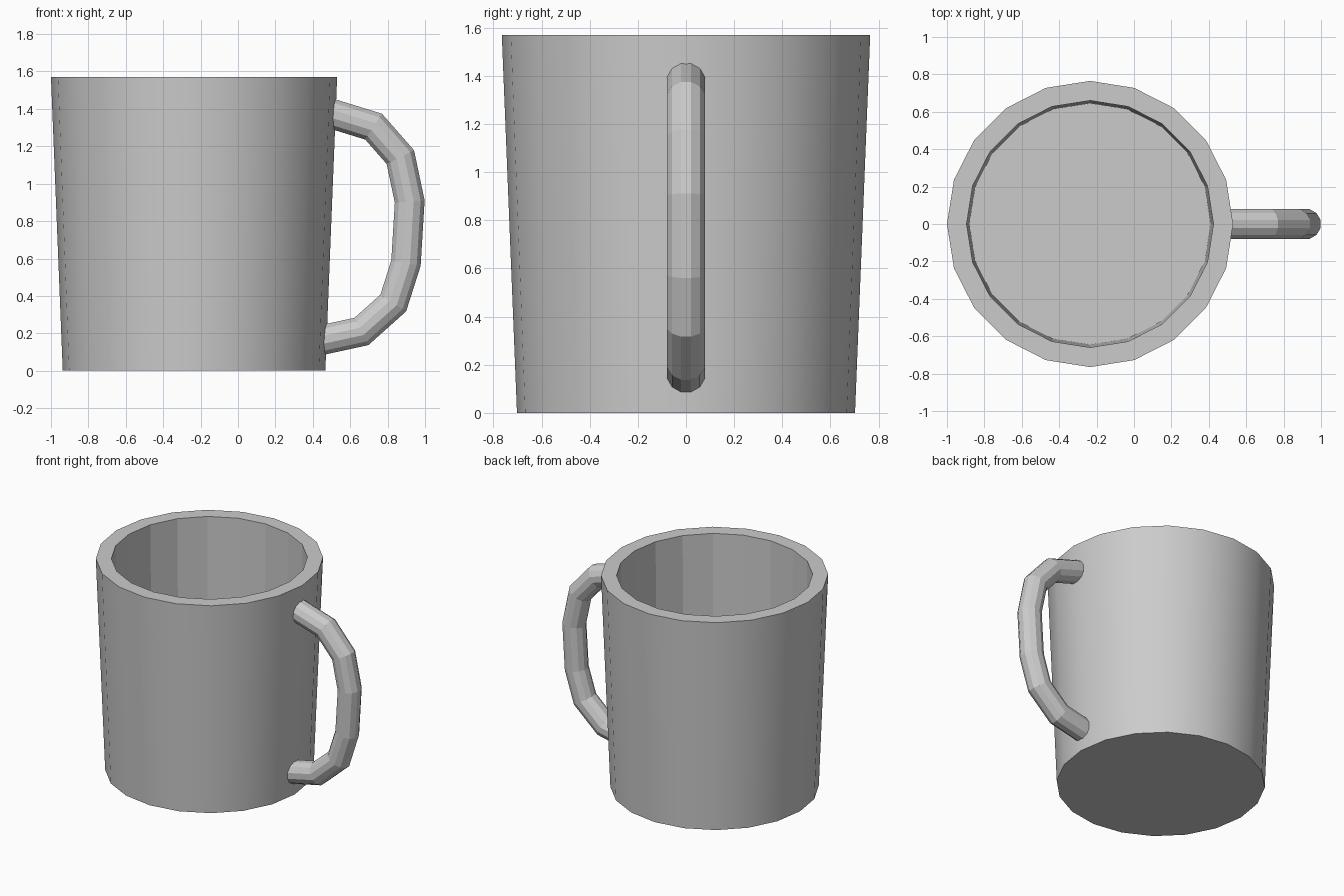
import bpy, bmesh, math
from mathutils import Vector

if "Cube" in bpy.data.objects:
    bpy.data.objects.remove(bpy.data.objects["Cube"])

CX = -0.235  # cup axis


def finish(name, bm):
    bmesh.ops.recalc_face_normals(bm, faces=bm.faces[:])
    mesh = bpy.data.meshes.new(name)
    bm.to_mesh(mesh)
    bm.free()
    obj = bpy.data.objects.new(name, mesh)
    bpy.context.collection.objects.link(obj)
    return obj


def bridge(bm, a, b, smooth=False):
    n = len(a)
    for i in range(n):
        j = (i + 1) % n
        bm.faces.new((a[i], a[j], b[j], b[i])).smooth = smooth


# Cup: tapered outer wall, flat rim, inner wall and floor
SIDES = 20
bm = bmesh.new()
rings = []
for r, z in [(0.702, 0), (0.765, 1.57), (0.66, 1.57), (0.645, 0.1)]:
    rings.append([bm.verts.new((CX + r * math.cos(2 * math.pi * i / SIDES),
                                r * math.sin(2 * math.pi * i / SIDES), z))
                  for i in range(SIDES)])
for k in range(3):
    bridge(bm, rings[k], rings[k + 1], smooth=(k == 0))
bm.faces.new(rings[0])
bm.faces.new(rings[-1])
cup = finish("cup", bm)
# Keep rim and base edges crisp
for e in cup.data.edges:
    z1, z2 = (cup.data.vertices[v].co.z for v in e.vertices)
    e.use_edge_sharp = abs(z1 - z2) < 1e-4

# Handle: tube with mitred joints along a bent path
PATH = [(0.45, 1.39), (0.725, 1.305), (0.868, 1.142), (0.918, 0.905),
        (0.898, 0.575), (0.83, 0.362), (0.66, 0.21), (0.43, 0.16)]
TUBE, SEG = 0.082, 12
pts = [Vector((x, 0, z)) for x, z in PATH]
bm = bmesh.new()
rings = []
for i, p in enumerate(pts):
    d_in = (p - pts[max(i - 1, 0)]).normalized()
    d_out = (pts[min(i + 1, len(pts) - 1)] - p).normalized()
    t = (d_in + d_out).normalized()
    side = Vector((-t.z, 0, t.x))
    miter = 1 / t.dot(d_in if i else d_out)
    ring = []
    for k in range(SEG):
        a = 2 * math.pi * (k + 0.5) / SEG
        ring.append(bm.verts.new(p + side * (TUBE * miter * math.cos(a))
                                 + Vector((0, TUBE * math.sin(a), 0))))
    rings.append(ring)
for a, b in zip(rings, rings[1:]):
    bridge(bm, a, b)
bm.faces.new(rings[0])
bm.faces.new(rings[-1])
finish("handle", bm)
